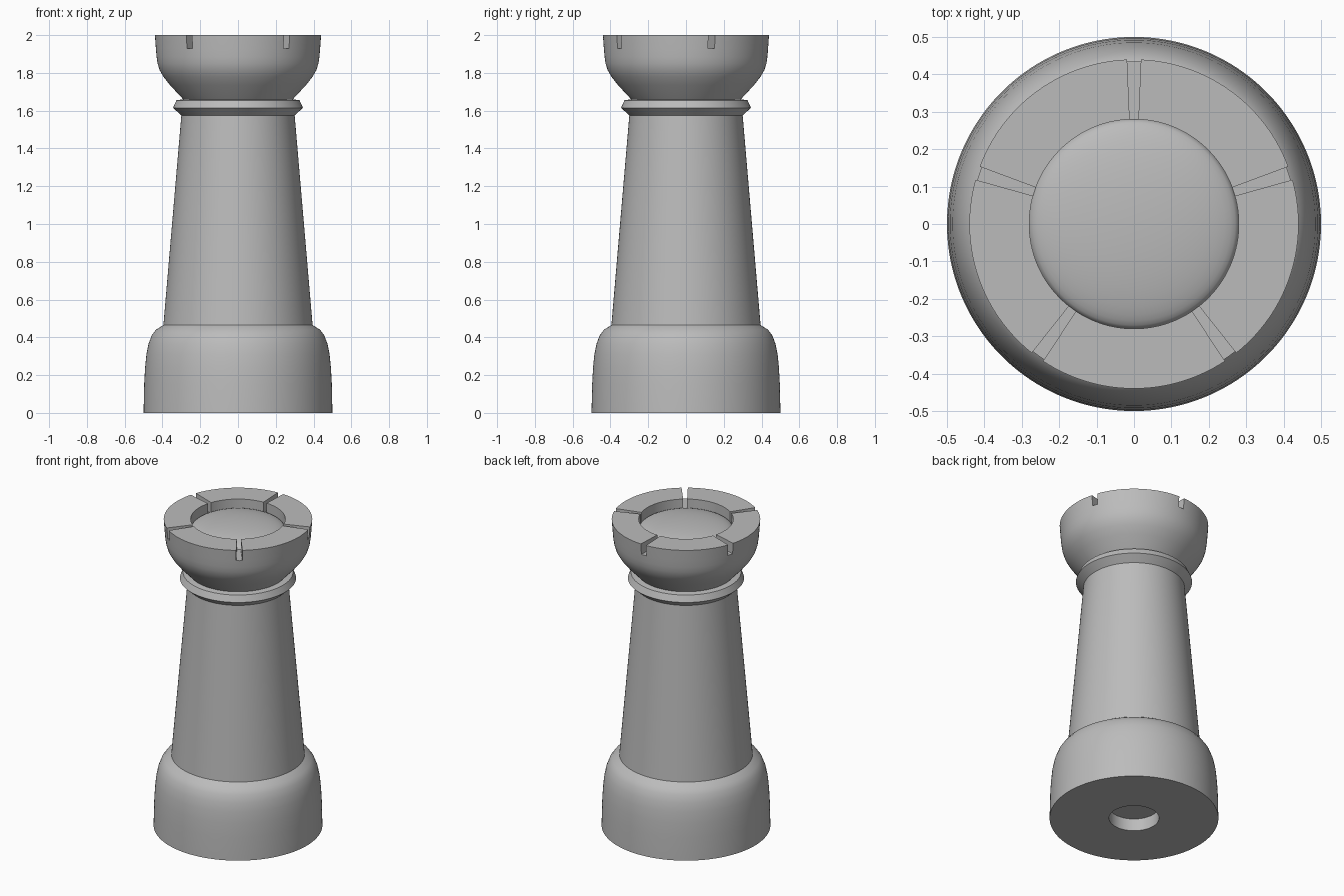
import bpy, bmesh, math

old = bpy.data.objects.get("Cube")
if old:
    bpy.data.objects.remove(old, do_unlink=True)

SEGMENTS = 150   # divides evenly into five crown sections
RIM = 1.93       # floor level of the crown slots

grey = bpy.data.materials.new("stone grey")
grey.use_nodes = True
colour = (0.5, 0.5, 0.5, 1)
grey.diffuse_color = colour
grey.node_tree.nodes["Principled BSDF"].inputs["Base Color"].default_value = colour


def lathe(profile):
    """Spin a (radius, height) profile, starting at the back."""
    bm = bmesh.new()
    verts = [bm.verts.new((0, r, z)) for r, z in profile]
    edges = [bm.edges.new(pair) for pair in zip(verts, verts[1:])]
    bmesh.ops.spin(bm, geom=verts + edges, axis=(0, 0, 1), cent=(0, 0, 0),
                   angle=math.tau, steps=SEGMENTS, use_duplicate=False)
    bmesh.ops.remove_doubles(bm, verts=bm.verts, dist=0.0001)
    return bm


def finish(name, bm):
    bmesh.ops.recalc_face_normals(bm, faces=bm.faces)
    mesh = bpy.data.meshes.new(name)
    bm.to_mesh(mesh)
    bm.free()
    mesh.materials.append(grey)
    obj = bpy.data.objects.new(name, mesh)
    bpy.context.collection.objects.link(obj)
    bpy.ops.object.select_all(action="DESELECT")
    obj.select_set(True)
    bpy.context.view_layer.objects.active = obj
    bpy.ops.object.shade_smooth_by_angle(angle=math.radians(30))


# Base with a round recess underneath
finish("base", lathe([
    (0, 0.08), (0.148, 0.08), (0.148, 0), (0.5, 0), (0.497, 0.15), (0.492, 0.24),
    (0.485, 0.31), (0.474, 0.365), (0.457, 0.41), (0.435, 0.44), (0.395, 0.465)]))

# Tapered shaft and bevelled collar
finish("shaft", lathe([(0.395, 0.465), (0.3, 1.575)]))
finish("collar", lathe([(0.3, 1.575), (0.344, 1.615), (0.326, 1.655), (0.29, 1.66)]))

# Crown bowl, slot floor and the low dome inside it
dome = [(0.28 * math.cos(a), RIM + 0.055 * math.sin(a))
        for a in (math.pi / 2 * i / 12 for i in range(12))]
crown = lathe([(0.29, 1.66), (0.36, 1.735), (0.395, 1.78), (0.415, 1.815),
               (0.426, 1.85), (0.431, 1.885), (0.435, RIM)] + dome + [(0, RIM + 0.055)])

# Raise the rim into five sections, leaving narrow radial slots
raised = []
for face in crown.faces:
    centre = face.calc_center_median()
    if all(abs(v.co.z - RIM) < 0.001 for v in face.verts):
        angle = math.degrees(math.atan2(centre.y, centre.x)) - 90
        if abs((angle + 36) % 72 - 36) > 2.4:
            raised.append(face)
result = bmesh.ops.extrude_face_region(crown, geom=raised)
for v in result["geom"]:
    if isinstance(v, bmesh.types.BMVert):
        if v.co.xy.length > 0.4:
            v.co.xy *= 0.44 / v.co.xy.length
        v.co.z = 2
leftover = [f for f in raised if f.is_valid]
if leftover:
    bmesh.ops.delete(crown, geom=leftover, context="FACES_ONLY")
finish("crown", crown)
